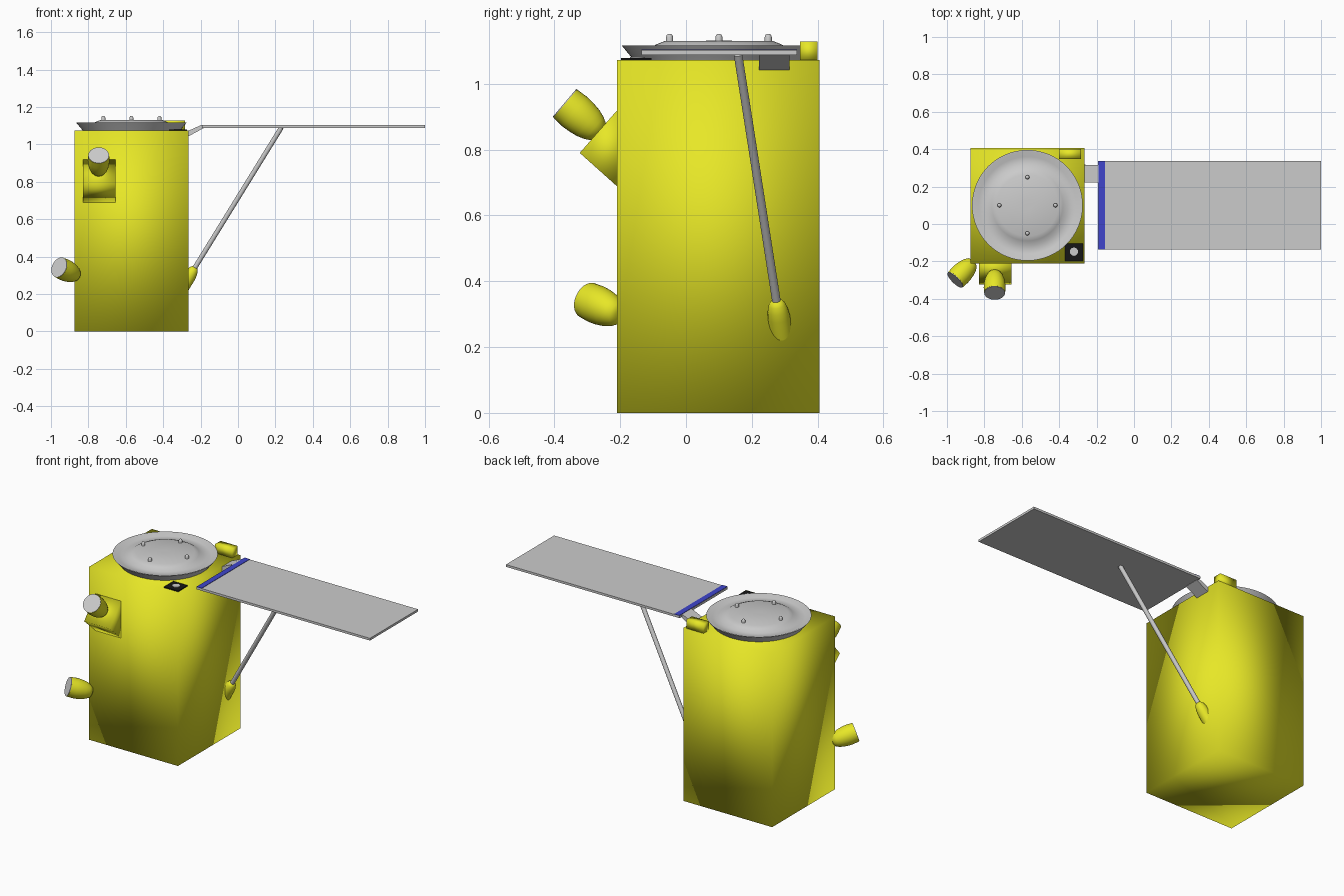
import bpy, bmesh, math
from mathutils import Vector

if "Cube" in bpy.data.objects:
    bpy.data.objects.remove(bpy.data.objects["Cube"])


def material(name, rgb):
    m = bpy.data.materials.new(name)
    m.diffuse_color = (*rgb, 1)
    m.use_nodes = True
    m.node_tree.nodes["Principled BSDF"].inputs["Base Color"].default_value = m.diffuse_color
    return m


YELLOW = material("yellow_foil", (0.8, 0.8, 0.02))
BLUE = material("blue", (0.05, 0.06, 0.6))
BLACK = material("black", (0.008, 0.008, 0.008))


def make(name, verts, faces, mat=None, smooth=None):
    """Mesh object; smooth is None (flat), 'all' or an edge angle in degrees."""
    me = bpy.data.meshes.new(name)
    me.from_pydata([tuple(v) for v in verts], [], faces)
    bm = bmesh.new()
    bm.from_mesh(me)
    bmesh.ops.recalc_face_normals(bm, faces=bm.faces)
    bm.to_mesh(me)
    bm.free()
    ob = bpy.data.objects.new(name, me)
    bpy.context.collection.objects.link(ob)
    if mat:
        me.materials.append(mat)
    if smooth == 'all':
        me.shade_smooth()
    elif smooth:
        bpy.ops.object.select_all(action='DESELECT')
        bpy.context.view_layer.objects.active = ob
        ob.select_set(True)
        bpy.ops.object.shade_smooth_by_angle(angle=math.radians(smooth))
    return ob


def prism(name, profile, axis, lo, hi, mat=None, smooth=None):
    """Extrude a closed 2D profile along x, y or z."""
    n = len(profile)
    verts = []
    for h in (lo, hi):
        for a, b in profile:
            verts.append({'x': (h, a, b), 'y': (a, h, b), 'z': (a, b, h)}[axis])
    faces = [list(range(n)), list(range(n, 2 * n))]
    faces += [[i, (i + 1) % n, (i + 1) % n + n, i + n] for i in range(n)]
    return make(name, verts, faces, mat, smooth)


def box(name, x, y, z, mat=None, smooth=None):
    rect = [(x[0], y[0]), (x[1], y[0]), (x[1], y[1]), (x[0], y[1])]
    return prism(name, rect, 'z', z[0], z[1], mat, smooth)


def lathe(name, profile, origin, axis=(0, 0, 1), mat=None, seg=32, smooth=35):
    """Spin (radius, height) points round an axis and cap both ends."""
    q = Vector(axis).to_track_quat('Z', 'Y')
    verts = []
    for r, h in profile:
        for i in range(seg):
            a = 2 * math.pi * i / seg
            verts.append(q @ Vector((r * math.cos(a), r * math.sin(a), h)) + Vector(origin))
    faces = [list(range(seg)), list(range(len(verts) - seg, len(verts)))]
    for k in range(len(profile) - 1):
        for i in range(seg):
            j = (i + 1) % seg
            faces.append([k * seg + i, k * seg + j, (k + 1) * seg + j, (k + 1) * seg + i])
    return make(name, verts, faces, mat, smooth)


# Foil-wrapped body
box("body", (-0.875, -0.265), (-0.21, 0.405), (0, 1.073), YELLOW, 'all')

# Round antenna dish with a raised centre and four studs
DISH = Vector((-0.57, 0.1, 0))
lathe("dish", [(0.26, 1.073), (0.267, 1.082), (0.296, 1.117), (0.288, 1.117), (0.26, 1.105),
               (0.215, 1.105), (0.19, 1.12), (0.165, 1.13), (0.02, 1.131)],
      DISH, seg=64)
for i in range(4):
    a = i * math.pi / 2
    lathe(f"dish_stud_{i + 1}", [(0.011, 1.125), (0.011, 1.142), (0.008, 1.149), (0.003, 1.152)],
          DISH + Vector((0.15 * math.cos(a), 0.15 * math.sin(a), 0)), seg=16, smooth=60)

# Small units on the roof
box("roof_unit", (-0.4, -0.283), (0.347, 0.4), (1.07, 1.128), YELLOW, 'all')
box("sun_sensor", (-0.37, -0.273), (-0.197, -0.105), (1.07, 1.079), BLACK)
lathe("sensor_lens", [(0.022, 1.075), (0.022, 1.082)], (-0.321, -0.148, 0), seg=24)

# Solar panel with hinge stripe and sloping bracket
box("solar_panel", (-0.192, 1.0), (-0.135, 0.337), (1.088, 1.102))
box("hinge_stripe", (-0.19, -0.155), (-0.135, 0.337), (1.1, 1.1045), BLUE)
prism("panel_bracket", [(-0.27, 1.04), (-0.185, 1.086), (-0.185, 1.102), (-0.2, 1.102), (-0.27, 1.07)],
      'y', 0.222, 0.315)

# Support strut and its flared foot on the right side
top, low = Vector((0.232, 0.158, 1.09)), Vector((-0.24, 0.277, 0.325))
run = top - low
lathe("panel_strut", [(0.013, -0.02), (0.013, run.length)], low, run, seg=20)
lathe("strut_foot", [(0.034, -0.14), (0.034, -0.04), (0.031, -0.015), (0.025, 0.006), (0.015, 0.02)],
      low, run, YELLOW, seg=32, smooth=60)

# Wedge mount on the front face
prism("sensor_mount", [(-0.2, 0.93), (-0.323, 0.79), (-0.2, 0.68)], 'x', -0.83, -0.655, YELLOW, 'all')

# Bullet-shaped sensors with grey lenses
BULLET = [(0.018, -0.014), (0.034, -0.006), (0.044, 0.012), (0.052, 0.035),
          (0.057, 0.065), (0.0585, 0.09), (0.056, 0.127)]
for tag, base, aim in (("upper", (-0.745, -0.27, 0.858), (0, -0.77, 0.65)),
                       ("lower", (-0.87, -0.212, 0.302), (-0.66, -0.67, 0.31))):
    lathe(f"{tag}_star_sensor", BULLET, base, aim, YELLOW, smooth=50)
    lathe(f"{tag}_sensor_lens", [(0.055, 0.12), (0.055, 0.13)], base, aim)
